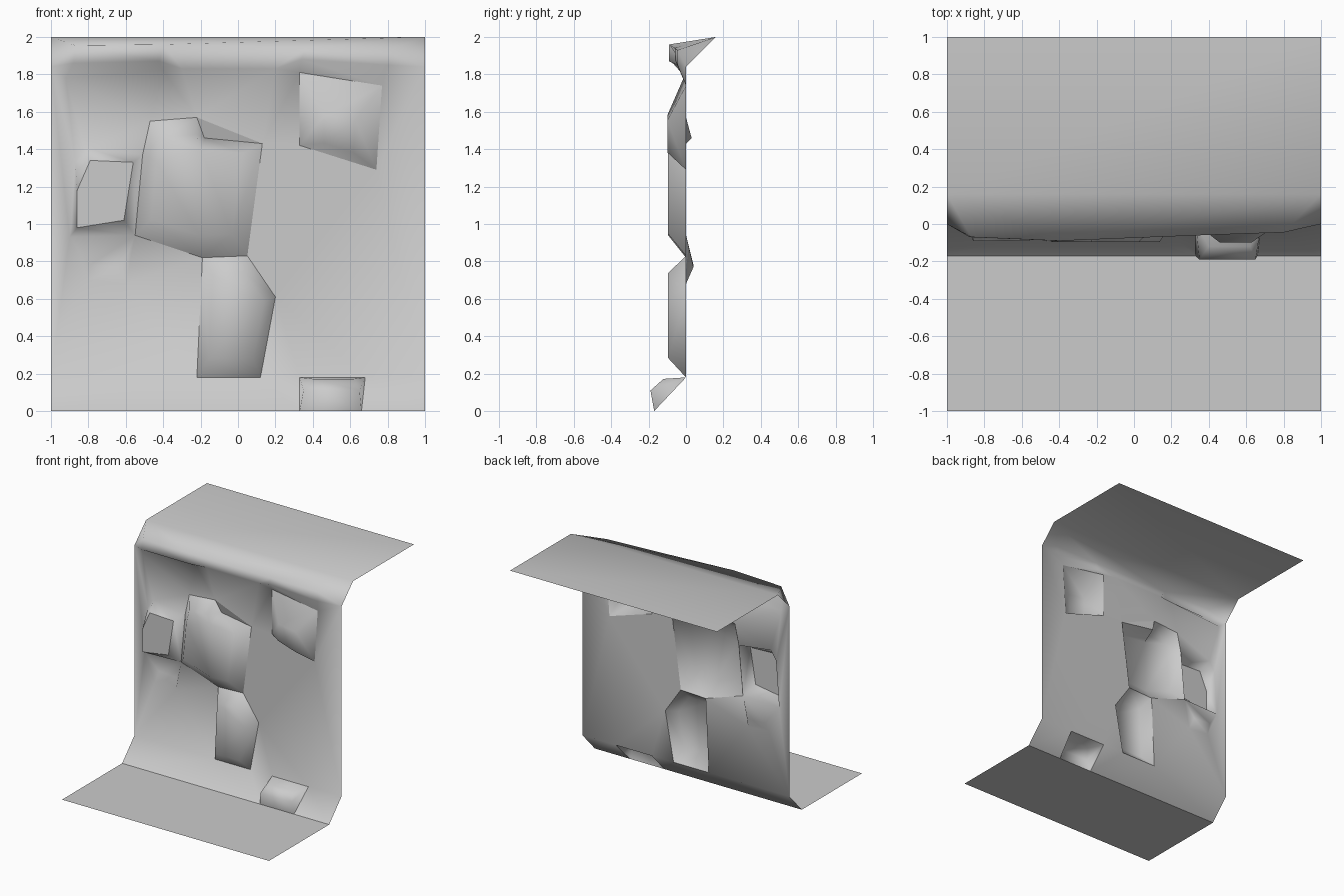
import bpy
import bmesh
from mathutils import Vector
from mathutils.geometry import delaunay_2d_cdt

default = bpy.data.objects.get("Cube")
if default:
    bpy.data.objects.remove(default)

TOE = -.17      # y where the floor meets the cliff
CREASE = .18    # height where the foot slope becomes upright wall
RIM = .16       # y where the cliff meets the upper ledge

points, depths, lookup = [], [], {}
segments, sharp_pairs = [], set()


def add_point(x, z, y=0):
    """Register one relief point of the cliff face, reusing shared ones."""
    key = (round(x, 3), round(z, 3))
    if key not in lookup:
        lookup[key] = len(points)
        points.append(Vector(key))
        depths.append(y)
    return lookup[key]


def line(coords, y=0, closed=False, sharp=False):
    """Add a chain of relief edges; a third coordinate overrides the depth."""
    ids = [add_point(c[0], c[1], c[2] if len(c) > 2 else y) for c in coords]
    pairs = list(zip(ids, ids[1:]))
    if closed:
        pairs.append((ids[-1], ids[0]))
    segments.extend(pairs)
    if sharp:
        sharp_pairs.update(frozenset(p) for p in pairs)


def rock(outline, depth, shrink, centre=None):
    """A bulging stone: sharp outline on the wall, shrunken front face."""
    line(outline, closed=True, sharp=True)
    count = len(outline)
    if centre is None:
        centre = [sum(p[i] for p in outline) / count for i in (0, 1)]
    front = [[p[i] + (centre[i] - p[i]) * shrink for i in (0, 1)] for p in outline]
    line(front, y=depth, closed=True)


# Foot of the cliff, crease above it, and rim of the upper ledge
line([(-1, 0), (.33, 0), (.66, 0), (1, 0)], y=TOE, sharp=True)
line([(x, CREASE) for x in (-1, -.22, .12, .33, .68, 1)])
line([(-1, 2), (1, 2)], y=RIM)

# Lower edge of the overhang and its two lumps
line([(-1, 1.84), (-.92, 1.78), (-.4, 1.82), (-.3, 1.83),
      (.2, 1.83), (.33, 1.81), (.77, 1.74), (1, 1.84)])
line([(-.88, 1.86, -.07), (-.42, 1.87), (-.4, 1.96), (-.87, 1.955, -.07)],
     y=-.09, closed=True)
line([(.34, 1.88), (.8, 1.85, -.045), (.8, 1.93, -.045), (.36, 1.94)],
     y=-.06, closed=True)

# Large middle stone with the notch above its right shoulder
rock([(-.47, 1.55), (-.22, 1.57), (-.18, 1.46, .03), (.13, 1.43),
      (.05, .83), (-.19, .82), (-.55, .94), (-.51, 1.37)], -.095, .28)
line([(-.22, 1.57), (.13, 1.43)], sharp=True)

# Lower middle stone
rock([(-.19, .82), (.05, .83), (.2, .61), (.12, CREASE), (-.22, CREASE)], -.095, .3)

# Hanging stone under the right lump
rock([(.33, 1.81), (.77, 1.74), (.74, 1.29), (.33, 1.42)], -.1, .62, (.54, 1.44))

# Left block with a flat front
line([(-.9, .93), (-.87, 1.33), (-.82, 1.41), (-.51, 1.37), (-.55, .94)], closed=True)
line([(-.86, .98), (-.86, 1.18), (-.79, 1.34), (-.56, 1.33), (-.61, 1.02)],
     y=-.09, closed=True, sharp=True)

# Hollow beneath the left block
line([(-.9, .93), (-.8, .7), (-.6, .68), (-.55, .94)])
line([(-.79, .78), (-.62, .77)], y=.04)

# Small stone on the foot slope
line([(.33, 0), (.33, CREASE), (.68, CREASE), (.66, 0)], sharp=True)
line([(.35, .11, -.19), (.4, .172), (.62, .172), (.65, .11, -.19)], y=-.12, closed=True)

# Triangulate the relief and lift it into depth
flat, _, tris, origins, _, _ = delaunay_2d_cdt(points, segments, [], 0, 1e-5)
bm = bmesh.new()
verts, source = [], {}
for co, origin in zip(flat, origins):
    vert = bm.verts.new((co.x, depths[origin[0]] if origin else 0, co.y))
    source[vert] = origin[0] if origin else -1
    verts.append(vert)
for tri in tris:
    bm.faces.new([verts[i] for i in tri])
for edge in bm.edges:
    edge.smooth = frozenset(source[v] for v in edge.verts) not in sharp_pairs

# Extend the foot and the rim into the floor and the upper ledge
for height, reach in ((0, -1), (2, 1)):
    border = [e for e in bm.edges if all(abs(v.co.z - height) < 1e-4 for v in e.verts)]
    grown = bmesh.ops.extrude_edge_only(bm, edges=border)["geom"]
    for item in grown:
        if isinstance(item, bmesh.types.BMVert):
            item.co.y = reach
    ledge = [f for f in grown if isinstance(f, bmesh.types.BMFace)]
    for face in ledge:
        face.normal_update()
        if face.normal.z < 0:
            face.normal_flip()
for face in bm.faces:
    face.smooth = True

mesh = bpy.data.meshes.new("cliff_ledge")
bm.to_mesh(mesh)
bm.free()
cliff = bpy.data.objects.new("cliff_ledge", mesh)
bpy.context.collection.objects.link(cliff)

# Plain stone colour
stone = bpy.data.materials.new("stone_grey")
stone.use_nodes = True
grey = (.6, .6, .6, 1)
stone.diffuse_color = grey
stone.node_tree.nodes["Principled BSDF"].inputs["Base Color"].default_value = grey
mesh.materials.append(stone)
